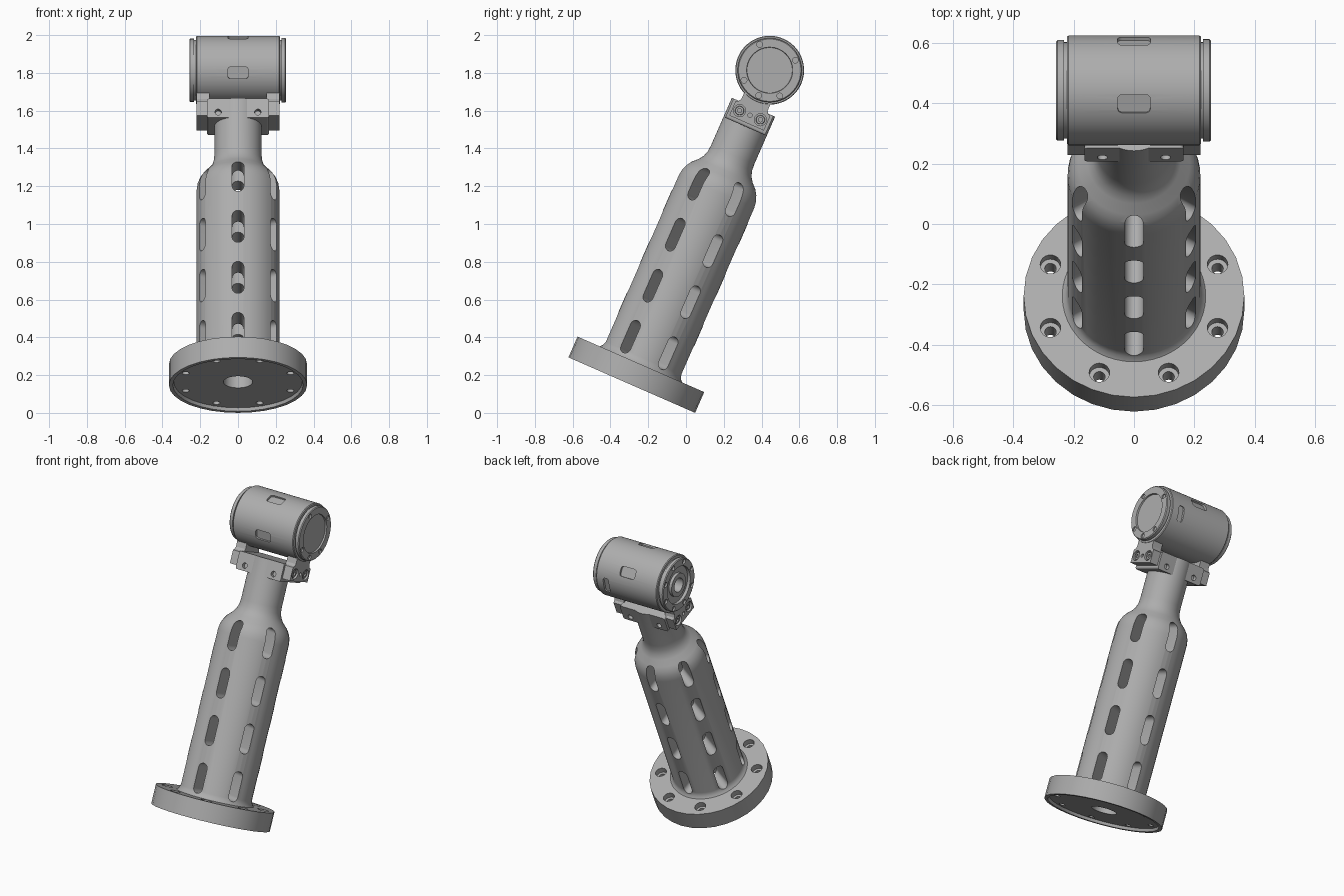
import bpy, bmesh
from math import radians, pi, cos, sin
from mathutils import Matrix, Vector

cube = bpy.data.objects.get("Cube")
if cube:
    bpy.data.objects.remove(cube)

grey = bpy.data.materials.new("satin grey metal")
grey.use_nodes = True
color = (0.42, 0.42, 0.42, 1)
grey.diffuse_color = color
grey.node_tree.nodes["Principled BSDF"].inputs["Base Color"].default_value = color

# The whole arm is built upright and leaned back by this matrix
LEAN = Matrix.Translation((0, -0.287, 0.147)) @ Matrix.Rotation(radians(-23.65), 4, 'X')
JOINT = 1.82
ALONG_X = Matrix.Rotation(pi / 2, 4, 'Y')
RADIAL = Matrix(((0, 0, 1, 0), (1, 0, 0, 0), (0, 1, 0, 0), (0, 0, 0, 1)))
MOVE = Matrix.Translation


def finish(bm, name):
    bmesh.ops.recalc_face_normals(bm, faces=bm.faces)
    mesh = bpy.data.meshes.new(name)
    bm.to_mesh(mesh)
    bm.free()
    mesh.materials.append(grey)
    ob = bpy.data.objects.new(name, mesh)
    bpy.context.collection.objects.link(ob)
    ob.matrix_world = LEAN
    return ob


def lathe(name, profile, steps=48, closed=False, matrix=Matrix()):
    bm = bmesh.new()
    verts = [bm.verts.new((r, 0, h)) for r, h in profile]
    pairs = list(zip(verts, verts[1:]))
    if closed:
        pairs.append((verts[-1], verts[0]))
    edges = [bm.edges.new(p) for p in pairs]
    bmesh.ops.spin(bm, geom=verts + edges, cent=(0, 0, 0), axis=(0, 0, 1),
                   angle=2 * pi, steps=steps, use_merge=True)
    bmesh.ops.remove_doubles(bm, verts=bm.verts, dist=0.0001)
    bm.transform(matrix)
    return finish(bm, name)


def prism(bm, w, h, r, low, high, matrix=Matrix(), arc=6):
    """Rounded rectangle in xy, extruded along z."""
    points = []
    for k, (sx, sy) in enumerate(((1, 1), (-1, 1), (-1, -1), (1, -1))):
        for i in range(arc + 1):
            a = (k + i / arc) * pi / 2
            p = Vector((sx * (w / 2 - r) + r * cos(a), sy * (h / 2 - r) + r * sin(a), 0))
            if all((p - q).length > 1e-5 for q in points):
                points.append(p)
    rings = [[bm.verts.new(matrix @ (p + Vector((0, 0, z)))) for p in points]
             for z in (low, high)]
    bm.faces.new(rings[0])
    bm.faces.new(rings[1])
    for i in range(len(points)):
        j = (i + 1) % len(points)
        bm.faces.new((rings[0][i], rings[0][j], rings[1][j], rings[1][i]))


def disc(bm, r, low, high, matrix=Matrix()):
    prism(bm, 2 * r, 2 * r, r, low, high, matrix)


def cut(ob, bm):
    cutter = finish(bm, "cutter")
    cutter.hide_render = True
    mod = ob.modifiers.new("cut", 'BOOLEAN')
    mod.operation = 'DIFFERENCE'
    mod.solver = 'EXACT'
    mod.object = cutter
    bpy.context.view_layer.objects.active = ob
    bpy.ops.object.modifier_apply(modifier=mod.name)
    bpy.data.objects.remove(cutter)


parts = []

# Base flange with counterbored bolt holes
flange = lathe("base_flange", [(.077, .018), (.34, .018), (.345, 0), (.366, 0),
                               (.366, .12), (.077, .12)], 32, True)
for radius, low, high in ((.034, .085, .15), (.019, -.05, .1)):
    bm = bmesh.new()
    for k in range(8):
        a = radians(22.5 + 45 * k)
        disc(bm, radius, low, high, MOVE((.3 * cos(a), .3 * sin(a), 0)))
    cut(flange, bm)
parts.append(flange)

# Column with shoulder and neck, bored from below and slotted in six rows
column = lathe("column", [(0, 1.3), (.07, 1.3), (.07, .1), (.238, .1), (.238, .12),
                          (.226, .133), (.22, .155), (.22, 1.12), (.215, 1.155),
                          (.203, 1.185), (.185, 1.21), (.155, 1.24), (.138, 1.265),
                          (.128, 1.295), (.125, 1.33), (.125, 1.606), (0, 1.606)])
bm = bmesh.new()
for row in range(6):
    for level in range(4):
        place = (MOVE((0, 0, .232 + .295 * level))
                 @ Matrix.Rotation(radians(30 + 60 * row), 4, 'Z') @ RADIAL)
        prism(bm, .062, .185, .031, .06, .27, place)
cut(column, bm)
parts.append(column)

# Clamp block around the top of the neck, with holes front and back
bm = bmesh.new()
prism(bm, .328, .111, .012, -.115, .115,
      MOVE((0, 0, 1.5505)) @ Matrix.Rotation(pi / 2, 4, 'X'))
clamp = finish(bm, "clamp_block")
bm = bmesh.new()
for x in (-.105, .105):
    for low, high in ((-.2, -.09), (.09, .2)):
        disc(bm, .017, low, high, MOVE((x, 0, 1.528)) @ Matrix.Rotation(pi / 2, 4, 'X'))
cut(clamp, bm)
parts.append(clamp)

# Cheeks that carry the motor, one on each side, with recessed screws
for side, s in (("left", 1), ("right", -1)):
    bm = bmesh.new()
    outline = [(-.1, 1.515), (.1, 1.515), (.1, 1.598), (.085, 1.605), (.076, 1.62),
               (.076, 1.7), (-.076, 1.7), (-.076, 1.62), (-.085, 1.605), (-.1, 1.598)]
    face = bm.faces.new([bm.verts.new((s * .15, y, z)) for y, z in outline])
    grown = bmesh.ops.extrude_face_region(bm, geom=[face])["geom"]
    bmesh.ops.translate(bm, vec=(s * .07, 0, 0),
                        verts=[v for v in grown if isinstance(v, bmesh.types.BMVert)])
    cheek = finish(bm, side + "_cheek")
    bm = bmesh.new()
    out = Matrix.Scale(s, 4, (1, 0, 0))
    for y, r in ((-.06, .032), (0, .011), (.06, .032)):
        disc(bm, r, .202, .26, out @ MOVE((0, y, 1.56)) @ ALONG_X)
    cut(cheek, bm)
    parts.append(cheek)
    for y, end in ((-.06, "front"), (.06, "back")):
        screw = lathe(f"{side}_{end}_screw",
                      [(0, .205), (.011, .205), (.011, .214), (.022, .214), (.024, .212),
                       (.024, .195), (0, .195)], 20, False,
                      out @ MOVE((0, y, 1.56)) @ ALONG_X)
        parts.append(screw)

# Motor housing with end caps
motor = lathe("motor_housing",
              [(0, -.2), (.045, -.2), (.045, -.257), (.075, -.257), (.075, -.238),
               (.12, -.238), (.12, -.258), (.162, -.258), (.167, -.253), (.167, -.233),
               (.16, -.233), (.16, -.222), (.178, -.222), (.182, -.217), (.182, .217),
               (.178, .222), (.16, .222), (.16, .229), (.17, .229), (.17, .25),
               (.165, .255), (.122, .255), (.12, .245), (0, .245)],
              64, False, MOVE((0, 0, JOINT)) @ ALONG_X)
bm = bmesh.new()
# Shallow windows around the housing
for angle, x, w, h in ((48, 0, .108, .062), (128, 0, .108, .062),
                       (208, 0, .108, .062), (9, .15, .04, .1)):
    turn = Matrix.Rotation(radians(angle - 90), 4, 'X')
    prism(bm, w, h, .015, .168, .25, MOVE((x, 0, JOINT)) @ turn)
# Screw holes in both end caps
for s, angles in ((1, (45, 135, 225, 270, 315)), (-1, range(0, 360, 45))):
    for angle in angles:
        a = radians(angle)
        place = MOVE((0, .146 * cos(a), JOINT + .146 * sin(a))) @ ALONG_X
        disc(bm, .015, .246, .3, Matrix.Scale(s, 4, (1, 0, 0)) @ place)
cut(motor, bm)
parts.append(motor)

# Smooth the round surfaces, keep the edges crisp
bpy.context.view_layer.update()
for ob in parts:
    bpy.ops.object.select_all(action='DESELECT')
    ob.select_set(True)
    bpy.context.view_layer.objects.active = ob
    bpy.ops.object.shade_smooth_by_angle(angle=radians(30))
